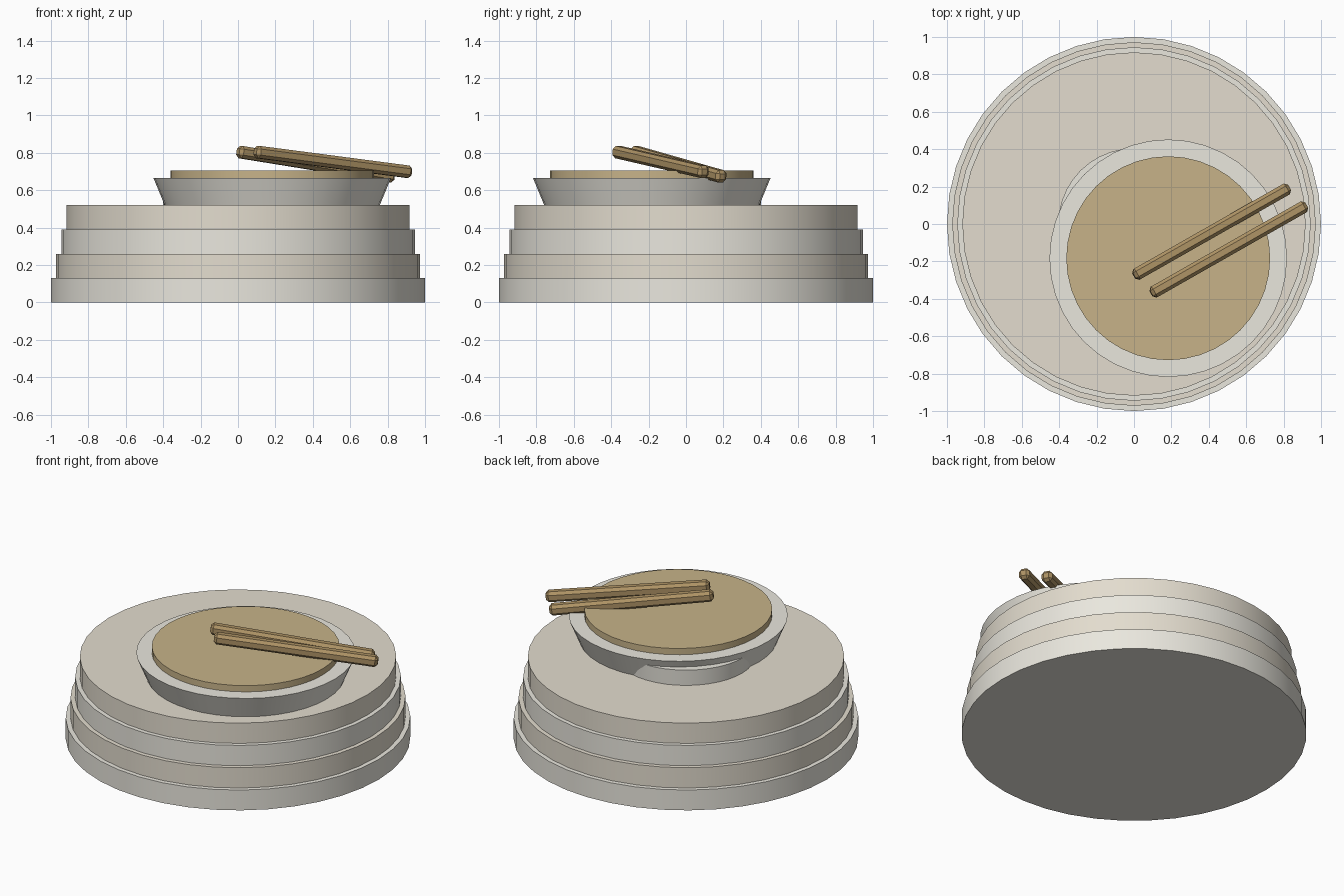
import bpy, math
from mathutils import Vector

if "Cube" in bpy.data.objects:
    bpy.data.objects.remove(bpy.data.objects["Cube"])


def material(name, rgb):
    m = bpy.data.materials.new(name)
    m.diffuse_color = (*rgb, 1)
    m.use_nodes = True
    m.node_tree.nodes["Principled BSDF"].inputs["Base Color"].default_value = m.diffuse_color
    return m


cream = material("cream", (0.82, 0.80, 0.73))
sand = material("sand", (0.77, 0.72, 0.62))
broth = material("broth", (0.57, 0.45, 0.25))
wood = material("wood", (0.42, 0.29, 0.13))


def disc(name, r_bottom, r_top, z0, z1, mat, x=0, y=0, sides=40):
    bpy.ops.mesh.primitive_cone_add(vertices=sides, radius1=r_bottom, radius2=r_top,
                                    depth=z1 - z0, location=(x, y, (z0 + z1) / 2))
    ob = bpy.context.object
    ob.name = name
    ob.data.materials.append(mat)
    bpy.ops.object.shade_smooth_by_angle(angle=math.radians(30))
    return ob


# Stack of four plates, each a little smaller
for i, r in enumerate((1.0, 0.972, 0.945, 0.918)):
    disc(f"plate_{i + 1}", r, r, i * 0.13, (i + 1) * 0.13, sand if i % 2 else cream)

# Low foot in the middle of the top plate
disc("plate_foot", 0.40, 0.405, 0.52, 0.62, cream)

# Off-centre bowl and its filling
BX, BY = 0.183, -0.183
disc("bowl", 0.575, 0.635, 0.52, 0.665, cream, BX, BY)
disc("bowl_filling", 0.545, 0.545, 0.60, 0.705, broth, BX, BY)


# Chopsticks with chamfered edges, leaning across the rim
def chopstick(name, a, b, width=0.066):
    a, b = Vector(a), Vector(b)
    bpy.ops.mesh.primitive_cube_add(size=1, location=(a + b) / 2)
    ob = bpy.context.object
    ob.name = name
    for v in ob.data.vertices:
        v.co = Vector((v.co.x * width, v.co.y * width, v.co.z * (b - a).length))
    ob.rotation_euler = (b - a).to_track_quat('Z', 'Y').to_euler()
    bevel = ob.modifiers.new("chamfer", 'BEVEL')
    bevel.width = 0.017
    bevel.segments = 1
    ob.data.materials.append(wood)


chopstick("chopstick_left", (0.0, -0.277, 0.806), (0.83, 0.195, 0.672))
chopstick("chopstick_right", (0.092, -0.372, 0.806), (0.922, 0.10, 0.697))
